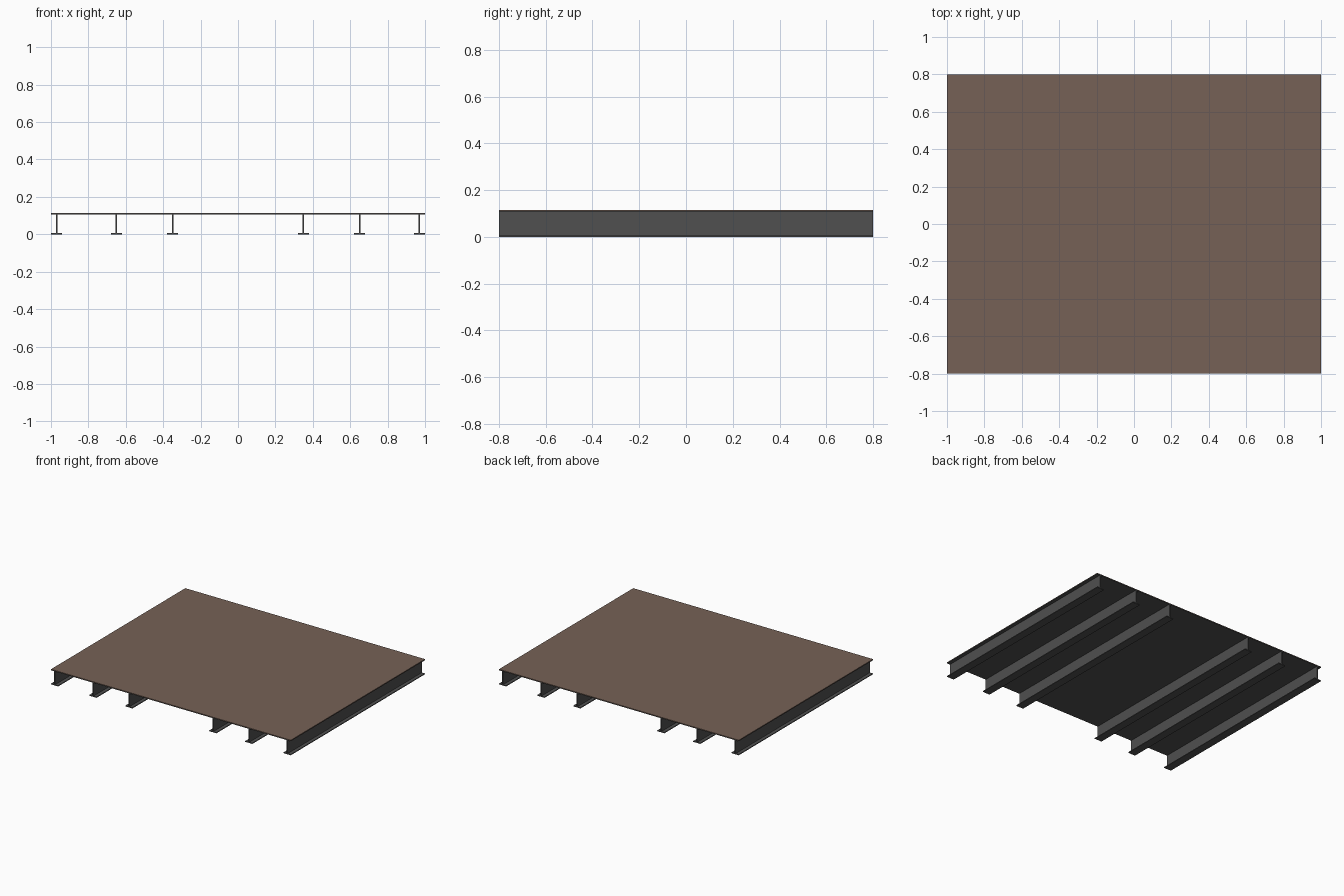
import bpy

if "Cube" in bpy.data.objects:
    bpy.data.objects.remove(bpy.data.objects["Cube"])

def material(name, color):
    m = bpy.data.materials.new(name)
    m.diffuse_color = color
    m.use_nodes = True
    m.node_tree.nodes["Principled BSDF"].inputs["Base Color"].default_value = m.diffuse_color
    return m

steel = material("dark_steel", (0.08, 0.08, 0.08, 1))
brown = material("brown_surface", (0.18, 0.12, 0.093, 1))

def extrude_y(name, profile, mat, half=0.8):
    """Extrude a closed x-z outline along y."""
    n = len(profile)
    verts = [(x, y, z) for y in (-half, half) for x, z in profile]
    faces = [tuple(range(n)), tuple(reversed(range(n, 2 * n)))]
    faces += [(i, i + n, (i + 1) % n + n, (i + 1) % n) for i in range(n)]
    mesh = bpy.data.meshes.new(name)
    mesh.from_pydata(verts, [], faces)
    mesh.materials.append(mat)
    ob = bpy.data.objects.new(name, mesh)
    bpy.context.collection.objects.link(ob)
    return ob

def slab(name, z0, z1, mat):
    return extrude_y(name, [(-1, z0), (1, z0), (1, z1), (-1, z1)], mat)

# Deck: steel plate with a thin brown walking surface
slab("deck_plate", 0.106, 0.110, steel)
slab("deck_surface", 0.110, 0.114, brown)

# Inverted-T beams under the deck
f, t, w, h = 0.03, 0.006, 0.004, 0.106
tee = [(-f, 0), (f, 0), (f, t), (w, t), (w, h), (-w, h), (-w, t), (-f, t)]
for i, x in enumerate((0.35, 0.65, 0.97)):
    for side, s in (("left", -1), ("right", 1)):
        beam = extrude_y(f"beam_{side}_{i + 1}", tee, steel)
        beam.location.x = s * x
